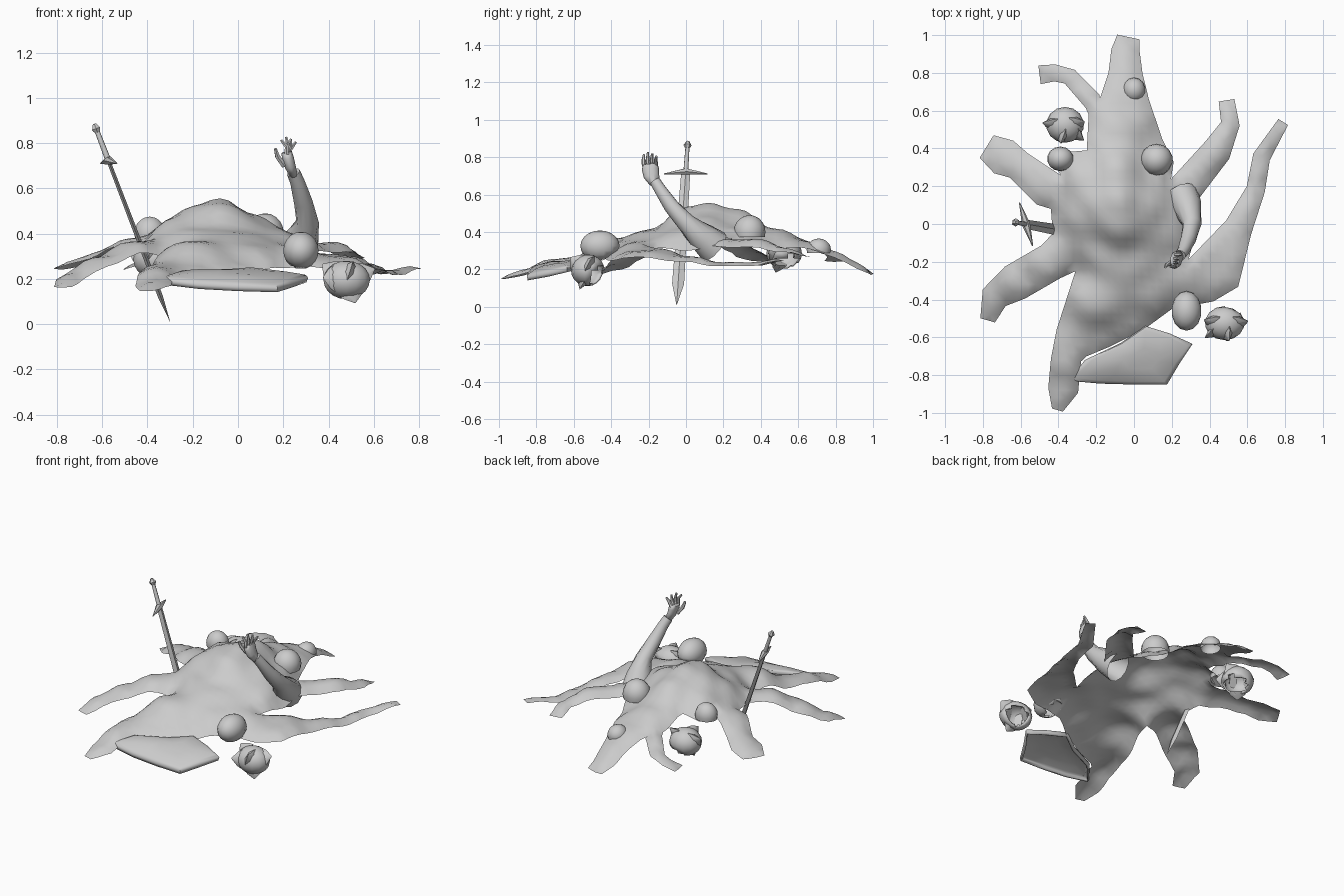
import bpy, bmesh, math
from mathutils import Vector
from mathutils.geometry import delaunay_2d_cdt, intersect_point_line

if "Cube" in bpy.data.objects:
    bpy.data.objects.remove(bpy.data.objects["Cube"])

grey = bpy.data.materials.new("stone_grey")
grey.use_nodes = True
grey.diffuse_color = (0.6, 0.6, 0.6, 1)
grey.node_tree.nodes["Principled BSDF"].inputs["Base Color"].default_value = (0.6, 0.6, 0.6, 1)


def finish(name, bm, angle=50, thickness=0):
    mesh = bpy.data.meshes.new(name)
    bm.to_mesh(mesh)
    bm.free()
    mesh.materials.append(grey)
    obj = bpy.data.objects.new(name, mesh)
    bpy.context.collection.objects.link(obj)
    if thickness:
        solid = obj.modifiers.new("thickness", "SOLIDIFY")
        solid.thickness = thickness
    bpy.ops.object.select_all(action="DESELECT")
    obj.select_set(True)
    bpy.context.view_layer.objects.active = obj
    bpy.ops.object.shade_smooth_by_angle(angle=math.radians(angle))


def tube(name, path, sides=8, flat=1.0, across=(0, 1, 0), angle=50, open_base=False):
    """Loft rings along (x, y, z, radius); flat squeezes the depth."""
    bm = bmesh.new()
    pts = [Vector(p[:3]) for p in path]
    rings = []
    for i, p in enumerate(pts):
        d = (pts[min(i + 1, len(pts) - 1)] - pts[max(i - 1, 0)]).normalized()
        u = Vector(across)
        u = (u - d * u.dot(d)).normalized()
        v = d.cross(u) * flat
        ring = []
        for k in range(sides):
            a = math.tau * k / sides
            ring.append(bm.verts.new(p + (u * math.cos(a) + v * math.sin(a)) * path[i][3]))
        rings.append(ring)
    for r, s in zip(rings, rings[1:]):
        for k in range(sides):
            n = (k + 1) % sides
            bm.faces.new((r[k], r[n], s[n], s[k]))
    if not open_base:
        bm.faces.new(rings[0][::-1])
    bm.faces.new(rings[-1])
    bmesh.ops.recalc_face_normals(bm, faces=bm.faces)
    finish(name, bm, angle)


# Draped mound: tendrils (x, y, z, half width) and rim points, clockwise
back = [(-.05, .66, .35, .13), (-.045, .8, .3, .09), (-.045, .92, .245, .075), (-.03, .99, .195, .06)]
left_back = [(.265, .18, .36, .09), (.44, .39, .37, .078), (.51, .53, .33, .05), (.49, .655, .3, .042)]
left_front = [(.42, -.26, .3, .15), (.555, -.015, .275, .075), (.645, .185, .25, .05),
              (.675, .355, .25, .047), (.79, .54, .28, .03)]
front = [(-.36, -.72, .26, .08), (-.375, -.88, .2, .08), (-.405, -.985, .18, .03)]
right_front = [(-.44, -.2, .37, .1), (-.63, -.31, .3, .1), (-.74, -.39, .23, .075), (-.775, -.51, .195, .04)]
right_mid = [(-.45, .18, .38, .1), (-.61, .31, .33, .08), (-.69, .355, .29, .1), (-.78, .41, .275, .07)]
right_back = [(-.22, .65, .35, .05), (-.34, .78, .32, .045), (-.42, .8, .3, .045), (-.5, .79, .27, .05)]
around = [
    (back, [(.15, .45, .34), (.21, .33, .35)]),
    (left_back, [(.34, 0, .33)]),
    (left_front, [(.42, -.41, .28), (.2, -.45, .28), (.05, -.56, .26), (-.13, -.65, .25), (-.25, -.7, .25)]),
    (front, [(-.41, -.56, .28), (-.31, -.25, .33)]),
    (right_front, [(-.43, -.05, .37), (-.44, .08, .37)]),
    (right_mid, [(-.42, .31, .39), (-.36, .38, .39), (-.25, .39, .42), (-.24, .58, .37)]),
    (right_back, []),
]
heights = [(-.08, .12, .57), (-.08, .0, .54), (0, -.2, .41), (-.2, .1, .53), (.07, .1, .49),
           (-.1, .28, .53), (-.1, .5, .42), (-.2, -.4, .37), (.1, -.35, .35), (-.3, .05, .47),
           (.2, 0, .42), (.14, .25, .43), (-.2, -.15, .42), (-.3, .25, .48), (.25, -.25, .35)]
outline = []
for arm, hem in around:
    sides = [[], []]
    for i, (x, y, z, w) in enumerate(arm):
        a, b = arm[max(i - 1, 0)], arm[min(i + 1, len(arm) - 1)]
        n = Vector((a[1] - b[1], b[0] - a[0])).normalized() * w
        sides[0].append(Vector((x, y)) + n)
        sides[1].insert(0, Vector((x, y)) - n)
        heights.append((x, y, z))
    outline += sides[0] + sides[1] + [Vector(p[:2]) for p in hem]
    heights += hem
edges = list(zip(outline, outline[1:] + outline[:1]))
rim = []
for p, q in edges:
    n = max(1, round((q - p).length / .05))
    rim += [p.lerp(q, k / n) for k in range(n)]


def rim_distance(p):
    best = 9
    for a, b in edges:
        t = min(max(intersect_point_line(p, a, b)[1], 0), 1)
        best = min(best, (a.lerp(b, t) - p).length)
    return best


def mound_height(p):
    total = weight = 0
    for x, y, z in heights:
        w = ((p.x - x) ** 2 + (p.y - y) ** 2 + .004) ** -2
        total += w * z
        weight += w
    return total / weight - .035 * math.exp(-rim_distance(p) / .025)


grid = [Vector((i * .04, j * .04)) for i in range(-21, 22) for j in range(-25, 26)]
grid = [p for p in grid if rim_distance(p) > .02]
loop = [(i, (i + 1) % len(rim)) for i in range(len(rim))]
points, _, faces, *_ = delaunay_2d_cdt(rim + grid, loop, [], 1, 1e-5)
bm = bmesh.new()
used = {i for f in faces for i in f}
verts = {i: bm.verts.new((points[i].x, points[i].y, mound_height(points[i]))) for i in used}
for f in faces:
    bm.faces.new([verts[i] for i in f]).normal_update()
for f in bm.faces:
    if f.normal.z < 0:
        f.normal_flip()
inner = [v for v in bm.verts if not v.is_boundary]
bmesh.ops.smooth_vert(bm, verts=inner, factor=.5, use_axis_z=True)
finish("draped_mound", bm, 80)


def shell(name, centre, size, opening, cut, thickness=0):
    """Hollow rounded shell, open towards one direction."""
    bm = bmesh.new()
    bmesh.ops.create_uvsphere(bm, u_segments=14, v_segments=10, radius=1)
    way = Vector(opening).normalized()
    gone = [f for f in bm.faces if f.calc_center_median().normalized().dot(way) > cut]
    bmesh.ops.delete(bm, geom=gone, context="FACES")
    for v in bm.verts:
        v.co = Vector(c + s * x for c, s, x in zip(centre, size, v.co))
    finish(name, bm, 60, thickness)


# Lumps pushing up through the cloth
shell("right_lump", (-.39, .345, .4), (.07, .065, .075), (0, 0, -1), .2)
shell("left_lump", (.12, .34, .4), (.085, .085, .09), (0, 0, -1), .2)
shell("back_lump", (0, .71, .305), (.06, .065, .06), (0, 0, -1), .2)

# Raised arm and hand
tube("raised_arm", [(.25, .15, .32, .095), (.28, .09, .37, .08), (.308, .0, .45, .05), (.288, -.08, .54, .041),
                    (.262, -.14, .63, .032), (.245, -.165, .67, .03)], 12, angle=80, open_base=True)
tube("palm", [(.245, -.165, .66, .03), (.23, -.185, .70, .042), (.22, -.19, .735, .046), (.215, -.192, .76, .04)],
     10, .6, angle=80)
for i in range(4):
    y = -.225 + i * .022
    top = .83 - abs(i - 1.2) * .014
    tube("finger", [(.215, y, .75, .011), (.215 + .008 * i, y - .003, .785, .01),
                    (.19 + .022 * i, y, top, .006)], 6)
tube("thumb", [(.205, -.2, .70, .014), (.175, -.215, .74, .012), (.165, -.228, .775, .007)], 6)

# Sword planted through the mound
tip, end = Vector((-.3, -.05, .01)), Vector((-.635, .01, .885))


def on_sword(t, r):
    return (*tip.lerp(end, t), r)


tube("sword_blade", [on_sword(0, .001), on_sword(.13, .032), on_sword(.82, .024)], 4, .35, angle=20)
tube("sword_grip", [on_sword(.81, .013), on_sword(.96, .011)], 8)
tube("sword_pommel", [on_sword(.95, .008), on_sword(.975, .022), on_sword(1, .008)], 6, angle=20)
hub = tip.lerp(end, .81)
tube("sword_guard", [(hub.x + s * -.035, hub.y + s * .115, hub.z + .004 - .012 * abs(s), .022 - .019 * abs(s))
                     for s in (-1, -.6, 0, .6, 1)], 6, .9, (1, 0, 0))

# Shield: bulged kite shell with a turned rim
edge = [(-.345, -.83, .195), (-.26, -.72, .225), (-.07, -.63, .225), (.06, -.54, .235), (.19, -.58, .22),
        (.31, -.635, .205), (.24, -.74, .18), (.175, -.85, .16), (0, -.85, .165), (-.18, -.845, .175)]
centre = Vector((.05, -.72, .195))
bm = bmesh.new()
rings = []
for scale, lift in ((.97, -.02), (1, 0), (.96, .013), (.88, .018), (.65, .03), (.35, .036)):
    rings.append([bm.verts.new(centre.lerp(Vector(p), scale) + Vector((0, 0, lift))) for p in edge])
for r, s in zip(rings, rings[1:]):
    for k in range(len(edge)):
        n = (k + 1) % len(edge)
        bm.faces.new((r[k], r[n], s[n], s[k]))
bm.faces.new(rings[-1])
bmesh.ops.recalc_face_normals(bm, faces=bm.faces)
finish("shield", bm, 50, .012)


def spike(name, centre, size, way):
    """Broad flattened point rising from a helmet."""
    d = Vector(way).normalized()
    path = []
    for t, r in ((.7, .06), (.95, .045), (1.32, .004)):
        path.append((*[c + s * x * t for c, s, x in zip(centre, size, d)], r))
    tube(name, path, 6, .45, (.3, .5, 1), 40)


# Plain helmet and two spiked helmets
shell("plain_helmet", (.278, -.46, .325), (.08, .105, .083), (-.2, .5, -1), .75, .012)
for name, c, s, opening in (("front_helmet", (.48, -.525, .195), (.105, .09, .085), (.4, .8, -.5)),
                            ("back_helmet", (-.365, .525, .285), (.1, .095, .085), (.5, .3, -.9))):
    flip = 1 if c[0] > 0 else -1
    shell(name, c, s, opening, .65, .012)
    for way in ((1, .1, .5), (-1, .2, .8), (.2, -.9, .7), (.3, -.4, -1), (-.8, -.7, .1)):
        spike(name + "_spike", c, s, (way[0] * flip, way[1], way[2]))
